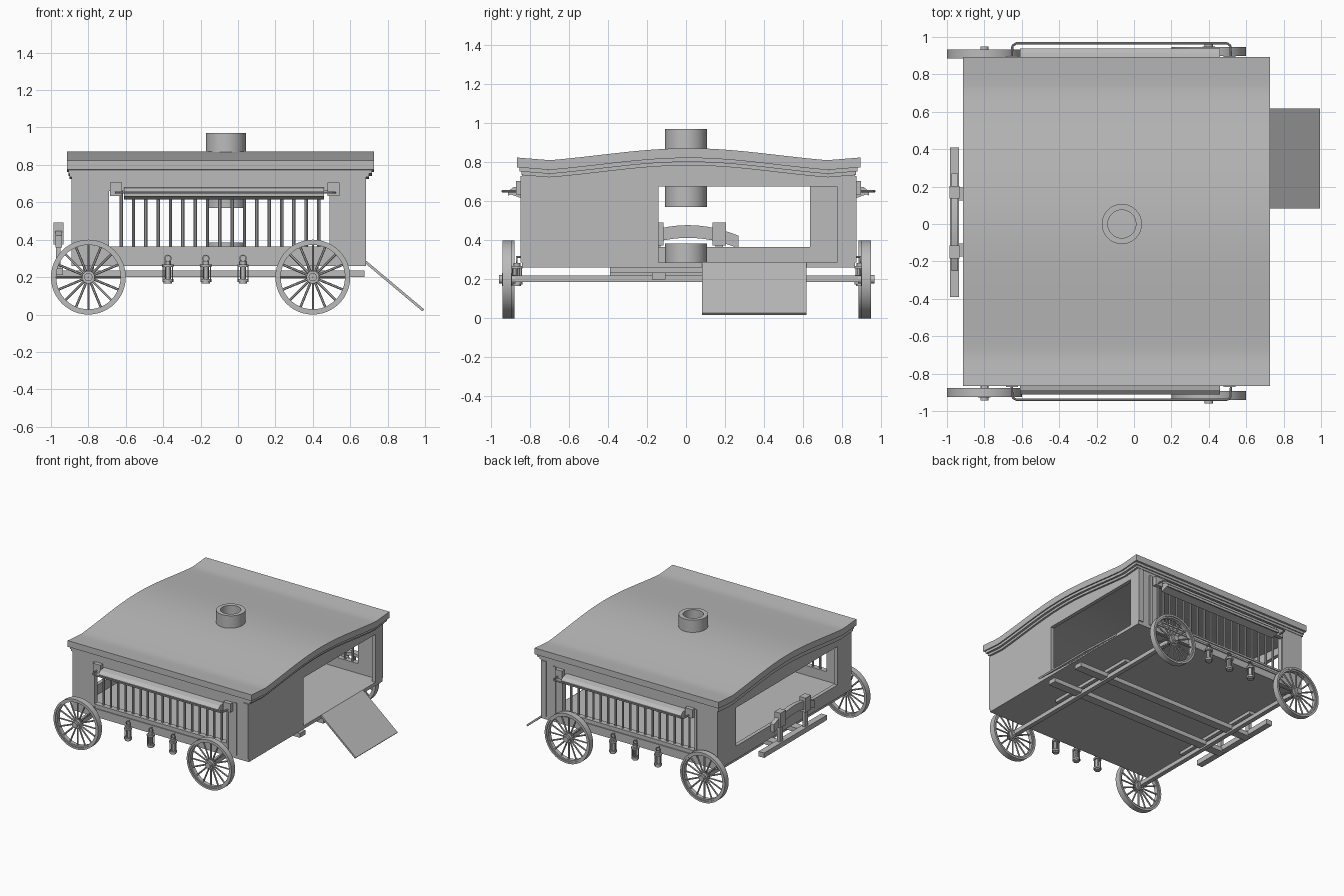
import bpy, bmesh, math
from mathutils import Vector, Matrix

if "Cube" in bpy.data.objects:
    bpy.data.objects.remove(bpy.data.objects["Cube"])

GREY = (0.5, 0.5, 0.5, 1)
mat = bpy.data.materials.new("plain grey")
mat.use_nodes = True
mat.diffuse_color = GREY
mat.node_tree.nodes["Principled BSDF"].inputs["Base Color"].default_value = GREY
CY = 0.013      # middle of the body across its width
HALF = 0.853    # half the body width
made = []


def finish(name, bm):
    bmesh.ops.recalc_face_normals(bm, faces=bm.faces)
    me = bpy.data.meshes.new(name)
    bm.to_mesh(me)
    bm.free()
    ob = bpy.data.objects.new(name, me)
    me.materials.append(mat)
    bpy.context.collection.objects.link(ob)
    made.append(ob)
    return ob


def add_box(bm, x, y, z):
    size = Vector((x[1] - x[0], y[1] - y[0], z[1] - z[0]))
    mid = Vector((sum(x), sum(y), sum(z))) / 2
    bmesh.ops.create_cube(bm, size=1, matrix=Matrix.Translation(mid) @ Matrix.Diagonal(size).to_4x4())


def boxes(name, *items):
    bm = bmesh.new()
    for x, y, z in items:
        add_box(bm, x, y, z)
    return finish(name, bm)


def prism_x(name, pts, x0, x1):
    # extrude a (y, z) outline along x
    bm = bmesh.new()
    near, far = [[bm.verts.new((x, y, z)) for y, z in pts] for x in (x0, x1)]
    bm.faces.new(near)
    bm.faces.new(far[::-1])
    for i in range(len(pts)):
        bm.faces.new((near[i - 1], near[i], far[i], far[i - 1]))
    return finish(name, bm)


def add_lathe(bm, profile, matrix, n=32):
    # spin a closed (radius, height) profile around the local z axis
    rings = []
    for i in range(n):
        a = math.tau * i / n
        rings.append([bm.verts.new(matrix @ Vector((r * math.cos(a), r * math.sin(a), h))) for r, h in profile])
    m = len(profile)
    for i in range(n):
        a, b = rings[i], rings[(i + 1) % n]
        for j in range(m):
            bm.faces.new((a[j], b[j], b[(j + 1) % m], a[(j + 1) % m]))


def ring(r0, r1, h0, h1):
    return [(r0, h0), (r1, h0), (r1, h1), (r0, h1)]


def add_rod(bm, p, q, r, n=8):
    p, q = Vector(p), Vector(q)
    d = q - p
    m = Matrix.Translation((p + q) / 2) @ d.to_track_quat("Z", "Y").to_matrix().to_4x4()
    bmesh.ops.create_cone(bm, cap_ends=True, segments=n, radius1=r, radius2=r, depth=d.length, matrix=m)


# Roof: a swept-up eave and a low arch, in three stepped layers
def roof_z(y):
    t = abs(y) / 0.71
    if t > 1:
        return 0.811 + (abs(y) - 0.71) * 0.08
    return 0.811 + 0.061 * ((1 - t * t) + (0.5 + 0.5 * math.cos(math.pi * t))) / 2


def roof_line(half, drop, n=48):
    ys = [half * (2 * i / n - 1) for i in range(n + 1)]
    return [(y + CY, roof_z(y) - drop) for y in ys]


for name, half, top, low, x0, x1 in (
        ("roof", 0.88, 0, 0.05, -0.915, 0.727),
        ("roof_moulding", 0.865, 0.05, 0.07, -0.905, 0.717),
        ("roof_cornice", 0.857, 0.07, 0.088, -0.9, 0.7)):
    prism_x(name, roof_line(half, top) + roof_line(half, low)[::-1], x0, x1)

# Chimney pipe and the hearth ring below it
for name, z0, z1 in (("chimney", 0.57, 0.97), ("hearth_ring", 0.285, 0.385)):
    bm = bmesh.new()
    add_lathe(bm, ring(0.075, 0.107, z0, z1), Matrix.Translation((-0.065, 0, 0)), 48)
    finish(name, bm)

# Floor and end walls
Y0, Y1 = CY - HALF, CY + HALF
XB, XF = -0.89, 0.685
boxes("floor", ((XB, XF), (Y0, Y1), (0.26, 0.287)))
for name, x0, x1 in (("front_gable", XF - 0.03, XF), ("rear_gable", XB, XB + 0.03)):
    prism_x(name, [(Y0, 0.675)] + roof_line(HALF, 0.08) + [(Y1, 0.675)], x0, x1)
boxes("door_wall", ((XF - 0.03, XF), (Y0, -0.14), (0.277, 0.675)),
      ((XF - 0.03, XF), (0.775, Y1), (0.277, 0.675)))
boxes("window_wall", ((XB, XB + 0.03), (Y0, Y1), (0.277, 0.365)),
      ((XB, XB + 0.03), (Y0, -0.66), (0.365, 0.675)),
      ((XB, XB + 0.03), (0.635, Y1), (0.365, 0.675)))

# Barred sides, awnings and lanterns on both long sides
WL, WR, ZB, ZT = -0.69, 0.49, 0.365, 0.66
for s, side in ((-1, "near"), (1, "far")):
    def span(a, b):
        return tuple(sorted((CY + s * a, CY + s * b)))
    wall, trim = span(HALF - 0.035, HALF), span(HALF, HALF + 0.008)
    boxes(side + "_wall", ((XB, WL), wall, (0.277, 0.74)), ((WR, XF), wall, (0.277, 0.74)),
          ((WL, WR), wall, (0.277, ZB)), ((WL, WR), wall, (ZT, 0.74)))
    boxes(side + "_trim", ((WL - 0.015, WL), trim, (0.315, 0.7)), ((WR, WR + 0.015), trim, (0.315, 0.7)),
          ((WL, WR), trim, (ZB - 0.015, ZB)), ((WL, WR), trim, (0.315, 0.33)),
          ((0.555, 0.58), trim, (0.287, 0.71)), ((0.64, XF), trim, (0.287, 0.73)))
    bm = bmesh.new()
    for i in range(17):
        x = -0.625 + i * 0.066
        y = CY + s * (HALF - 0.018)
        add_rod(bm, (x, y, ZB), (x, y, ZT), 0.009)
    finish(side + "_bars", bm)

    # rolled awning with a bent rod and end brackets
    prism_x(side + "_awning", [(CY + s * a, z) for a, z in
            ((HALF, 0.68), (0.9, 0.672), (0.925, 0.65), (0.925, 0.63), (0.91, 0.635), (HALF, 0.615))], -0.61, 0.46)
    boxes(side + "_brackets", *[((x, x + 0.065), span(HALF, 0.885), (0.635, 0.705)) for x in (-0.685, 0.478)])
    path = [(x, CY + s * a, 0.652) for x, a in
            ((-0.655, HALF), (-0.65, 0.94), (-0.63, 0.953), (0.5, 0.953), (0.515, 0.94), (0.52, HALF))]
    bm = bmesh.new()
    for p, q in zip(path, path[1:]):
        add_rod(bm, p, q, 0.006)
    finish(side + "_awning_rod", bm)

    # lanterns: caps, glass, cage wires and hanging ring
    bm = bmesh.new()
    for x in (-0.375, -0.172, 0.027):
        m = Matrix.Translation((x, CY + s * 0.88, 0))
        for r, z0, z1 in ((0.022, 0.165, 0.175), (0.029, 0.175, 0.19), (0.017, 0.19, 0.255),
                          (0.03, 0.255, 0.268), (0.018, 0.268, 0.285)):
            add_lathe(bm, ring(0.001, r, z0, z1), m, 12)
        for k in range(6):
            d = Vector((math.cos(k * math.pi / 3), math.sin(k * math.pi / 3), 0)) * 0.026
            add_rod(bm, m @ (d + Vector((0, 0, 0.185))), m @ (d + Vector((0, 0, 0.26))), 0.003, 6)
        hook = Matrix.Translation((x, CY + s * 0.88, 0.3)) @ Matrix.Rotation(math.pi / 2, 4, "X")
        add_lathe(bm, ring(0.014, 0.02, -0.003, 0.003), hook, 16)
        add_rod(bm, (x, CY + s * (HALF - 0.01), 0.315), (x, CY + s * 0.88, 0.315), 0.004, 6)
    finish(side + "_lanterns", bm)

# Wheels: tyre, felloe, hub and spokes
for x, off, end in ((-0.8, 0.905, "rear"), (0.4, 0.92, "front")):
    for s, side in ((-1, "near"), (1, "far")):
        bm = bmesh.new()
        m = Matrix.Translation((x, 0.003 + s * off, 0.2)) @ Matrix.Rotation(math.pi / 2, 4, "X")
        add_lathe(bm, ring(0.184, 0.2, -0.024, 0.024), m, 48)
        add_lathe(bm, ring(0.172, 0.185, -0.016, 0.016), m, 48)
        add_lathe(bm, ring(0.001, 0.034, -0.025, 0.025), m, 24)
        add_lathe(bm, ring(0.001, 0.022, -0.042, 0.042), m, 24)
        for k in range(16):
            a = math.tau * k / 16
            d = Vector((math.cos(a), math.sin(a), 0))
            add_rod(bm, m @ (d * 0.025), m @ (d * 0.177), 0.0065, 6)
        finish(f"{end}_{side}_wheel", bm)
    boxes(end + "_axle", ((x - 0.018, x + 0.018), (-0.9, 0.9), (0.187, 0.22)))
    boxes(end + "_bolster", ((x - 0.03, x + 0.03), (-0.39, 0.41), (0.235, 0.262)))

# Chassis rails under the floor
boxes("chassis_rails", *[((-0.97, 0.675), (y - 0.035, y + 0.035), (0.2, 0.235)) for y in (-0.14, 0.16)])

# Yoke stand at the rear: bar, posts and arched board
boxes("yoke_bar", ((-0.985, -0.935), (-0.39, 0.41), (0.21, 0.25)))
boxes("yoke_posts", *[((-0.972, -0.948), (y - 0.02, y + 0.02), (0.25, 0.38)) for y in (-0.15, 0.17)],
      *[((-0.987, -0.932), (y - 0.034, y + 0.034), (0.375, 0.492)) for y in (-0.15, 0.17)])
arch = [(0.01 + 0.26 * t / 8, 0.478 - 0.055 * (t / 8) ** 2) for t in range(-8, 9)]
prism_x("yoke_board", arch + [(y, z - 0.065) for y, z in arch[::-1]], -0.975, -0.942)

# Ramp down from the doorway
ramp = boxes("ramp", ((0, 0.405), (0.083, 0.617), (-0.014, 0)))
ramp.location = (0.685, 0, 0.288)
ramp.rotation_euler = (0, math.radians(40), 0)

# Smooth the round parts, keep edges sharp
bpy.ops.object.select_all(action="DESELECT")
for ob in made:
    ob.select_set(True)
bpy.context.view_layer.objects.active = made[0]
bpy.ops.object.shade_smooth_by_angle(angle=math.radians(30))
